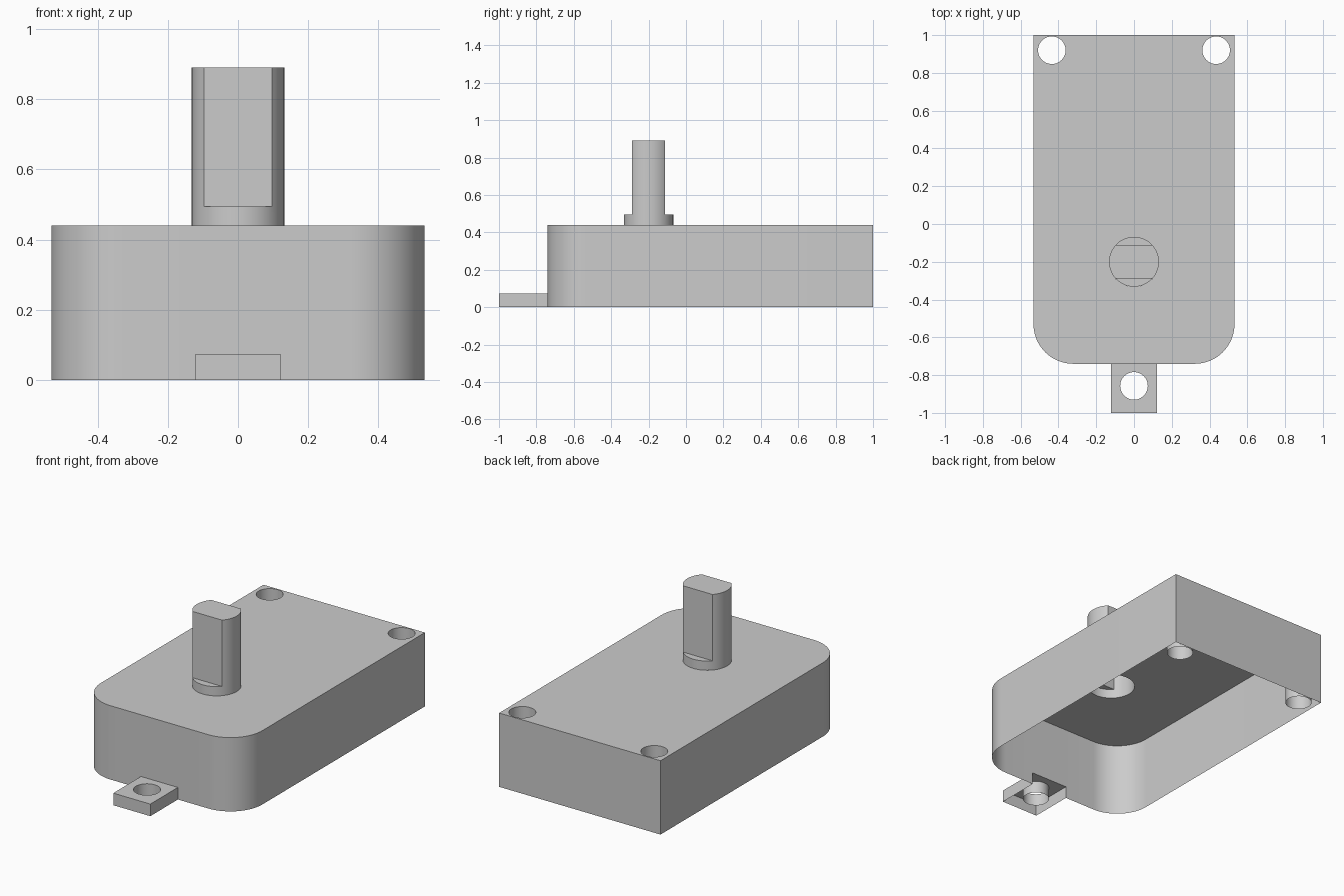
import bpy, bmesh, math
from mathutils import Vector

if "Cube" in bpy.data.objects:
    bpy.data.objects.remove(bpy.data.objects["Cube"])

grey = bpy.data.materials.new("plain grey")
grey.diffuse_color = (0.6, 0.6, 0.6, 1)
grey.use_nodes = True
grey.node_tree.nodes["Principled BSDF"].inputs["Base Color"].default_value = grey.diffuse_color

HALF_W, FRONT, BACK, TOP = 0.532, -0.74, 1.0, 0.44
TAB_W, TAB_TOP, HOLE_R = 0.122, 0.072, 0.073
SHAFT_Y, SHAFT_R, FLAT = -0.2, 0.132, 0.089
STEP, SHAFT_TOP = 0.495, 0.89


def arc(cx, cy, r, a0, a1, n):
    return [(cx + r * math.cos(a0 + (a1 - a0) * i / n),
             cy + r * math.sin(a0 + (a1 - a0) * i / n)) for i in range(n + 1)]


def circle(cx, cy, r, n=48):
    return arc(cx, cy, r, 0, 2 * math.pi, n)[:-1]


def wall(bm, loop, z0, z1, closed=True, outward=True):
    """Upright skin along a counter-clockwise loop."""
    pairs = list(zip(loop, loop[1:] + loop[:1]))
    for a, b in pairs if closed else pairs[:-1]:
        vs = [bm.verts.new((*p, z)) for p, z in ((a, z0), (b, z0), (b, z1), (a, z1))]
        bm.faces.new(vs if outward else vs[::-1])


def plate(bm, outline, holes, z):
    """Flat upward face with holes."""
    edges = []
    for loop in [outline] + holes:
        vs = [bm.verts.new((*p, z)) for p in loop]
        edges += [bm.edges.new((vs[i - 1], vs[i])) for i in range(len(vs))]
    res = bmesh.ops.triangle_fill(bm, edges=edges, use_beauty=True,
                                  use_dissolve=False, normal=Vector((0, 0, 1)))
    for f in res["geom"]:
        if isinstance(f, bmesh.types.BMFace):
            f.normal_update()
            if f.normal.z < 0:
                f.normal_flip()


def finish(bm, name):
    bmesh.ops.remove_doubles(bm, verts=bm.verts, dist=1e-5)
    me = bpy.data.meshes.new(name)
    bm.to_mesh(me)
    bm.free()
    me.materials.append(grey)
    ob = bpy.data.objects.new(name, me)
    bpy.context.collection.objects.link(ob)
    bpy.ops.object.select_all(action='DESELECT')
    ob.select_set(True)
    bpy.context.view_layer.objects.active = ob
    bpy.ops.object.shade_smooth_by_angle(angle=math.radians(30))


# Housing: open-bottomed shell, rounded front corners, two screw tubes
r = 0.21
path = ([(TAB_W, FRONT)]
        + arc(HALF_W - r, FRONT + r, r, -math.pi / 2, 0, 16)
        + [(HALF_W, BACK), (-HALF_W, BACK)]
        + arc(-HALF_W + r, FRONT + r, r, math.pi, 1.5 * math.pi, 16)
        + [(-TAB_W, FRONT)])
bm = bmesh.new()
screw_holes = [circle(s * 0.435, 0.92, HOLE_R) for s in (-1, 1)]
plate(bm, path, screw_holes + [circle(0, SHAFT_Y, SHAFT_R)], TOP)
wall(bm, path, 0, TOP, closed=False)
# wall above the opening into the tab
wall(bm, [path[-1], path[0]], TAB_TOP, TOP, closed=False)
for h in screw_holes:
    wall(bm, h, 0, TOP, outward=False)
finish(bm, "housing")

# Mounting tab: open underneath and towards the housing
tab = [(-TAB_W, FRONT), (-TAB_W, -1), (TAB_W, -1), (TAB_W, FRONT)]
tab_hole = circle(0, -0.857, HOLE_R)
bm = bmesh.new()
plate(bm, tab, [tab_hole], TAB_TOP)
wall(bm, tab, 0, TAB_TOP, closed=False)
wall(bm, tab_hole, 0, TAB_TOP, outward=False)
finish(bm, "mounting_tab")

# Shaft: round collar, then two flats cut front and back, hollow below
t = math.asin(FLAT / SHAFT_R)
right = arc(0, SHAFT_Y, SHAFT_R, -t, t, 14)
rear = arc(0, SHAFT_Y, SHAFT_R, t, math.pi - t, 16)
left = arc(0, SHAFT_Y, SHAFT_R, math.pi - t, math.pi + t, 14)
front = arc(0, SHAFT_Y, SHAFT_R, math.pi + t, 2 * math.pi - t, 16)
bm = bmesh.new()
wall(bm, right[:-1] + rear[:-1] + left[:-1] + front[:-1], TOP, STEP)
wall(bm, right + left, STEP, SHAFT_TOP)
plate(bm, right + left, [], SHAFT_TOP)
for ledge in (rear, front):
    plate(bm, ledge, [], STEP)
finish(bm, "shaft")
